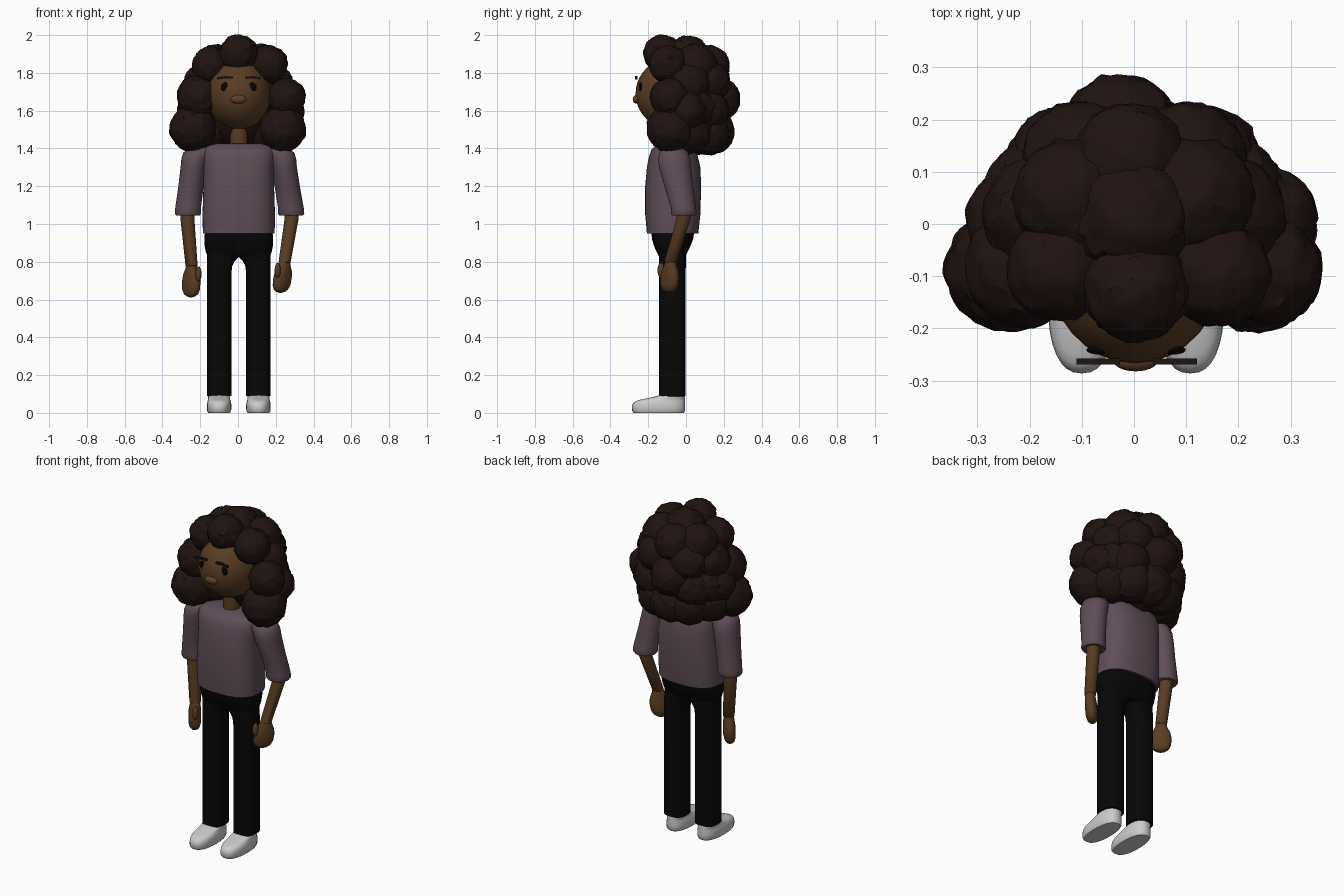
import bpy, bmesh, math
from mathutils import Vector, Matrix, noise

if "Cube" in bpy.data.objects:
    bpy.data.objects.remove(bpy.data.objects["Cube"])


def material(name, rgb):
    m = bpy.data.materials.new(name)
    m.diffuse_color = (*rgb, 1)
    m.use_nodes = True
    m.node_tree.nodes["Principled BSDF"].inputs["Base Color"].default_value = m.diffuse_color
    return m


SKIN = material("skin", (.10, .046, .017))
HAIR = material("dark_hair", (.014, .0065, .005))
SHIRT = material("mauve_cloth", (.115, .075, .095))
PANTS = material("black_cloth", (.002, .002, .002))
SHOE = material("white_shoe", (.78, .78, .78))
BLACK = material("eye_black", (.001, .001, .001))
NOSE = material("nose_skin", (.12, .05, .02))


def finish(name, bm, mat, angle=50):
    bmesh.ops.recalc_face_normals(bm, faces=bm.faces)
    me = bpy.data.meshes.new(name)
    bm.to_mesh(me)
    bm.free()
    me.materials.append(mat)
    ob = bpy.data.objects.new(name, me)
    bpy.context.collection.objects.link(ob)
    bpy.ops.object.select_all(action='DESELECT')
    ob.select_set(True)
    bpy.context.view_layer.objects.active = ob
    bpy.ops.object.shade_smooth_by_angle(angle=math.radians(angle))
    return ob


def loft(name, rings, mat, power=2.0, rot=0, n=32):
    """Skin horizontal superellipse rings (x, y, z, half_x, half_y)."""
    bm = bmesh.new()
    loops = []
    for x, y, z, rx, ry in rings:
        loop = []
        for i in range(n):
            a = 2 * math.pi * i / n
            c, s = math.cos(a), math.sin(a)
            u = rx * math.copysign(abs(c) ** (2 / power), c)
            v = ry * math.copysign(abs(s) ** (2 / power), s)
            loop.append(bm.verts.new((x + u * math.cos(rot) - v * math.sin(rot),
                                      y + u * math.sin(rot) + v * math.cos(rot), z)))
        loops.append(loop)
    for a, b in zip(loops, loops[1:]):
        for i in range(n):
            bm.faces.new((a[i], a[(i + 1) % n], b[(i + 1) % n], b[i]))
    bm.faces.new(loops[0])
    bm.faces.new(loops[-1])
    return finish(name, bm, mat)


def span(z, hx, y0, y1, x=0.004):
    return (x, (y0 + y1) / 2, z, hx, (y1 - y0) / 2)


def ellipsoid(name, loc, size, mat):
    bm = bmesh.new()
    m = Matrix.Translation(loc) @ Matrix.Diagonal((*size, 1))
    bmesh.ops.create_uvsphere(bm, u_segments=32, v_segments=20, radius=1, matrix=m)
    return finish(name, bm, mat)


# Head and face
ellipsoid("head", (.003, -.07, 1.69), (.172, .197, .19), SKIN)
ellipsoid("nose", (.003, -.262, 1.66), (.042, .02, .023), NOSE)
loft("neck", [(.004, -.07, z, .047, .047) for z in (1.38, 1.56)], SKIN)
for s in (-1, 1):
    ellipsoid("eye", (.004 + s * .07, -.241, 1.725), (.025, .009, .024), BLACK)
    # Arched brow made of two slightly tilted bars
    bm = bmesh.new()
    for dx, dz, tilt in ((-.02, .001, -.03), (.02, -.001, .14)):
        m = (Matrix.Translation((.005 + s * (.073 + dx), -.263, 1.775 + dz))
             @ Matrix.Rotation(s * tilt, 4, 'Y') @ Matrix.Diagonal((.043, .012, .012, 1)))
        bmesh.ops.create_cube(bm, size=1, matrix=m)
    finish("eyebrow", bm, HAIR)

# Shirt body
loft("shirt", [span(.955, .185, -.195, .055), span(.95, .19, -.207, .065),
               span(1.05, .192, -.216, .076), span(1.2, .187, -.216, .08),
               span(1.3, .187, -.207, .076), span(1.36, .192, -.195, .062),
               span(1.395, .188, -.183, .045), span(1.413, .168, -.16, .025),
               span(1.426, .12, -.13, 0)], SHIRT, 2.6, n=48)

# Arms: (side, sleeve top x, sleeve bottom x, elbow y, wrist, hand tip)
ARMS = ((-1, -.235, -.265, -.045, (-.246, -.06, .78), (-.249, -.065, .612)),
        (1, .243, .281, -.012, (.247, -.082, .80), (.225, -.09, .636)))
for s, xt, xb, ye, w, h in ARMS:
    loft("sleeve", [(xt - s * .07, -.067, 1.408, .03, .03), (xt - s * .045, -.066, 1.4, .065, .055),
                    (xt - s * .022, -.064, 1.38, .075, .075), (xt - s * .008, -.062, 1.345, .073, .085),
                    (xt, -.058, 1.3, .069, .085),
                    ((xt + xb) / 2, (ye - .06) / 2, 1.19, .067, .075),
                    (xb, ye, 1.08, .068, .066), (xb, ye, 1.055, .07, .068),
                    (xb, ye, 1.045, .063, .062), (xb, ye, 1.05, .04, .04)], SHIRT)
    loft("forearm", [(xb + s * .005, ye, 1.1, .037, .037), (xb + s * .003, ye, 1.03, .037, .037),
                     (*w, .032, .032), (*w[:2], w[2] - .005, .026, .026)], SKIN)
    a, b = Vector(w), Vector(h)
    prof = ((-.06, .028, .026), (.1, .034, .029), (.3, .051, .033), (.5, .058, .034),
            (.75, .056, .033), (.9, .044, .027), (.97, .027, .018), (1, .008, .006))
    loft("hand", [(*a.lerp(b, t), rx, ry) for t, rx, ry in prof], SKIN, 2.2, s * math.pi / 4)
    ellipsoid("thumb", (w[0] - s * .037, w[1] - .05, w[2] - .045), (.016, .019, .04), SKIN)

# Trousers: hips, then legs whose inner edge flares into the crotch arch
loft("hips", [span(.826, .1, -.12, -.03), span(.83, .165, -.144, -.003),
              span(.85, .174, -.154, .007), span(.88, .18, -.168, .022),
              span(.92, .182, -.18, .038), span(.97, .178, -.185, .045)], PANTS, 2.8, n=48)
for s in (-1, 1):
    x = .004 + s * .104
    legs = [(x, -.072, z, rx, ry) for z, rx, ry in
            ((.088, .058, .066), (.09, .065, .07), (.5, .065, .07), (.74, .065, .07))]
    for z, inner in ((.78, .034), (.803, .022), (.818, .008), (.826, -.002), (.85, -.004)):
        legs.append((.004 + s * (.169 + inner) / 2, -.072, z, (.169 - inner) / 2, .071))
    loft("trouser_leg", legs, PANTS, 2.8)
    # Shoe
    loft("shoe", [span(0, .058, -.277, -.012, x), span(.01, .064, -.285, -.005, x),
                  span(.035, .065, -.286, -.004, x), span(.05, .064, -.281, -.005, x),
                  span(.06, .062, -.27, -.005, x), span(.068, .059, -.25, -.006, x),
                  span(.076, .058, -.215, -.006, x), span(.084, .058, -.175, -.007, x),
                  span(.094, .056, -.14, -.01, x)], SHOE, 2.4)


# Hair: a core covered in lumpy curls
def curl(x, y, z, r, seed):
    bm = bmesh.new()
    bmesh.ops.create_icosphere(bm, subdivisions=4, radius=1)
    off = Vector((seed * 7.3, seed * 1.9, 0))
    for v in bm.verts:
        d = v.co.normalized()
        bump = .06 * noise.noise(d * 2.5 + off) + .06 * noise.noise(d * 6 + off)
        v.co = d * r * (1.01 + bump) + Vector((x, y, z))
    finish("hair_curl", bm, HAIR, 30)


ellipsoid("hair_core", (0, .03, 1.65), (.2, .17, .25), HAIR)
CENTRE = ((.003, -.125, 1.9, .1), (0, .01, 1.885, .112), (-.01, .12, 1.835, .11),
          (-.025, .172, 1.66, .115), (.0, .135, 1.49, .12), (0, .06, 1.47, .1),
          (.258, -.09, 1.67, .1), (-.21, -.085, 1.675, .112),
          (.16, -.095, 1.845, .1), (-.145, -.085, 1.84, .098),
          (.237, -.085, 1.505, .122), (-.24, -.085, 1.505, .12),
          (.25, .01, 1.6, .1), (-.22, .01, 1.6, .1))
PAIRED = ((.115, .05, 1.835, .115), (.105, .125, 1.75, .108), (.13, .115, 1.6, .112),
          (.1, .11, 1.485, .115), (.18, .02, 1.74, .108), (.18, .055, 1.61, .108),
          (.175, .02, 1.49, .115))
curls = list(CENTRE) + [(s * x, y, z, r) for x, y, z, r in PAIRED for s in (-1, 1)]
for i, c in enumerate(curls):
    curl(*c, i)
